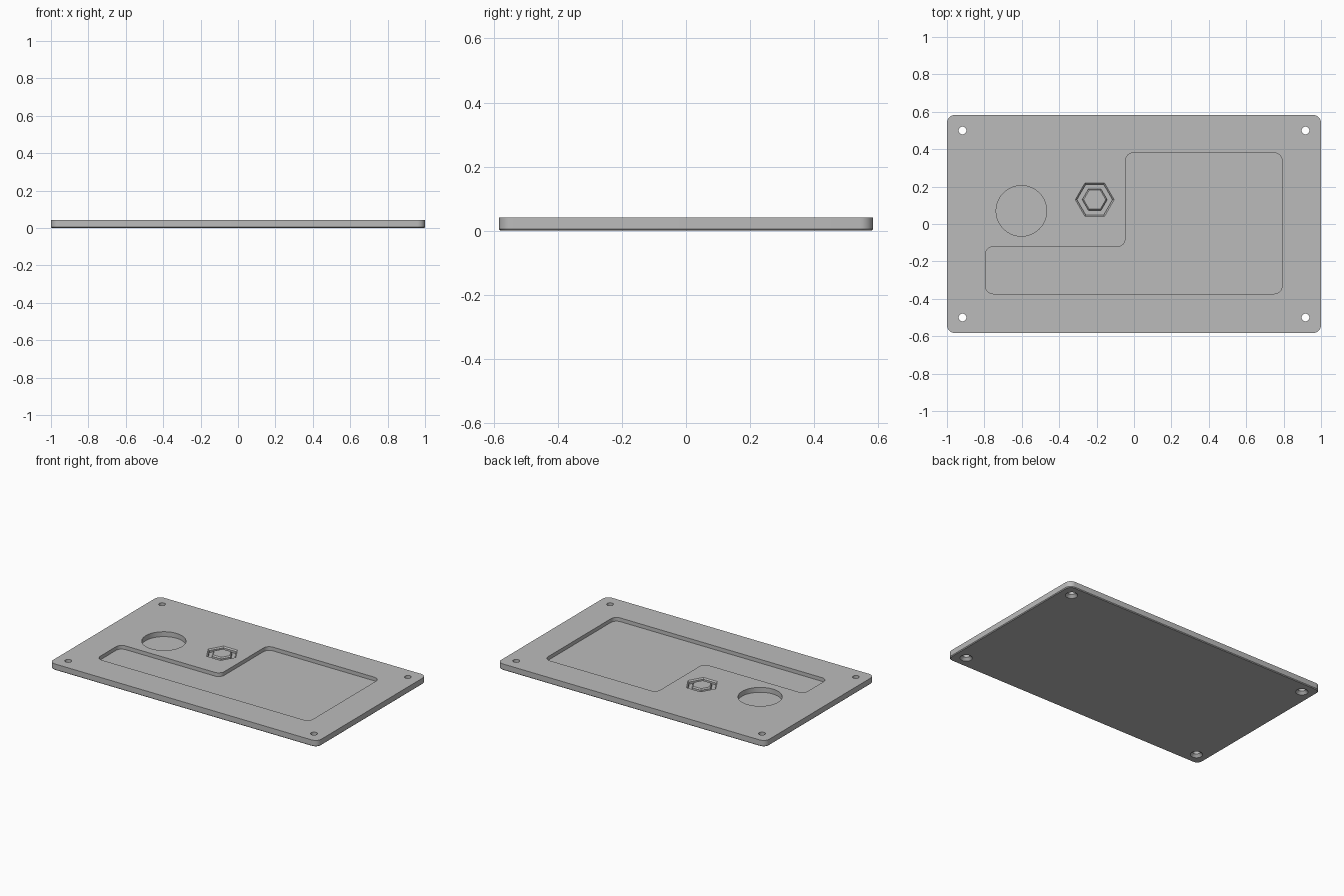
import bpy, bmesh, math
from mathutils import Vector

cube = bpy.data.objects.get("Cube")
if cube:
    bpy.data.objects.remove(cube, do_unlink=True)

TOP = 0.042      # plate thickness
ABOVE = 0.06     # cutters reach past the plate top
CHAMFER = 0.005

grey = bpy.data.materials.new("plain_grey")
grey.use_nodes = True
colour = (0.5, 0.5, 0.5, 1)
grey.diffuse_color = colour
grey.node_tree.nodes["Principled BSDF"].inputs["Base Color"].default_value = colour


def rounded(corners, radius, steps=8):
    """Outline with every square corner rounded."""
    pts = [Vector(c) for c in corners]
    out = []
    for i, p in enumerate(pts):
        a = (pts[i - 1] - p).normalized()
        b = (pts[(i + 1) % len(pts)] - p).normalized()
        centre = p + radius * (a + b)
        for s in range(steps + 1):
            t = math.pi / 2 * s / steps
            out.append(centre - radius * (b * math.cos(t) + a * math.sin(t)))
    return out


def rectangle(hx, hy, radius):
    return rounded([(-hx, -hy), (hx, -hy), (hx, hy), (-hx, hy)], radius)


def polygon(centre, radius, sides):
    return [Vector(centre) + radius * Vector((math.cos(k * math.tau / sides),
            math.sin(k * math.tau / sides))) for k in range(sides)]


def loft(name, sections):
    """Closed solid through outlines stacked from low to high."""
    bm = bmesh.new()
    rings = [[bm.verts.new((p.x, p.y, z)) for p in outline] for outline, z in sections]
    for low, high in zip(rings, rings[1:]):
        for i in range(len(low)):
            j = (i + 1) % len(low)
            bm.faces.new((low[i], low[j], high[j], high[i]))
    bm.faces.new(rings[0][::-1])
    bm.faces.new(rings[-1])
    bmesh.ops.recalc_face_normals(bm, faces=bm.faces)
    mesh = bpy.data.meshes.new(name)
    bm.to_mesh(mesh)
    bm.free()
    mesh.materials.append(grey)
    obj = bpy.data.objects.new(name, mesh)
    bpy.context.collection.objects.link(obj)
    return obj


# Plate with rounded corners and a chamfered lower edge
plate = loft("plate", [
    (rectangle(1 - CHAMFER, 0.583 - CHAMFER, 0.037), 0),
    (rectangle(1, 0.583, 0.042), CHAMFER),
    (rectangle(1, 0.583, 0.042), TOP)])

cutters = []

# Stepped pocket
step_outline = rounded([(-0.795, -0.373), (0.792, -0.373), (0.792, 0.38),
                        (-0.046, 0.38), (-0.046, -0.122), (-0.795, -0.122)], 0.042)
cutters.append(loft("pocket_cutter", [(step_outline, 0.017), (step_outline, ABOVE)]))

# Round pocket
disc = polygon((-0.602, 0.07), 0.135, 64)
cutters.append(loft("round_cutter", [(disc, 0.009), (disc, ABOVE)]))

# Hexagonal pocket with a bevelled rim
HEX = (-0.21, 0.13)
FLOOR = 0.02
cutters.append(loft("hex_cutter", [
    (polygon(HEX, 0.095, 6), FLOOR), (polygon(HEX, 0.095, 6), TOP - 0.008),
    (polygon(HEX, 0.104, 6), TOP), (polygon(HEX, 0.104, 6), ABOVE)]))

# Corner holes, countersunk from below
for sx in (-1, 1):
    for sy in (-1, 1):
        at = (sx * 0.917, sy * 0.5)
        cutters.append(loft("hole_cutter", [
            (polygon(at, 0.038, 32), -0.01), (polygon(at, 0.038, 32), 0),
            (polygon(at, 0.021, 32), 0.017), (polygon(at, 0.021, 32), ABOVE)]))

# Cut the plate, then drop the cutters
for cutter in cutters:
    cutter.hide_render = True
    cut = plate.modifiers.new(cutter.name, "BOOLEAN")
    cut.operation = "DIFFERENCE"
    cut.solver = "EXACT"
    cut.object = cutter
bpy.context.view_layer.update()
result = bpy.data.meshes.new_from_object(
    plate.evaluated_get(bpy.context.evaluated_depsgraph_get()))
plate.modifiers.clear()
plate.data = result
for cutter in cutters:
    bpy.data.objects.remove(cutter, do_unlink=True)

# Hexagonal island standing in its pocket
island = loft("hex_island", [
    (polygon(HEX, 0.067, 6), FLOOR - 0.002), (polygon(HEX, 0.067, 6), TOP - 0.008),
    (polygon(HEX, 0.059, 6), TOP)])

bpy.ops.object.select_all(action="DESELECT")
plate.select_set(True)
bpy.context.view_layer.objects.active = plate
bpy.ops.object.shade_smooth_by_angle(angle=math.radians(25))
